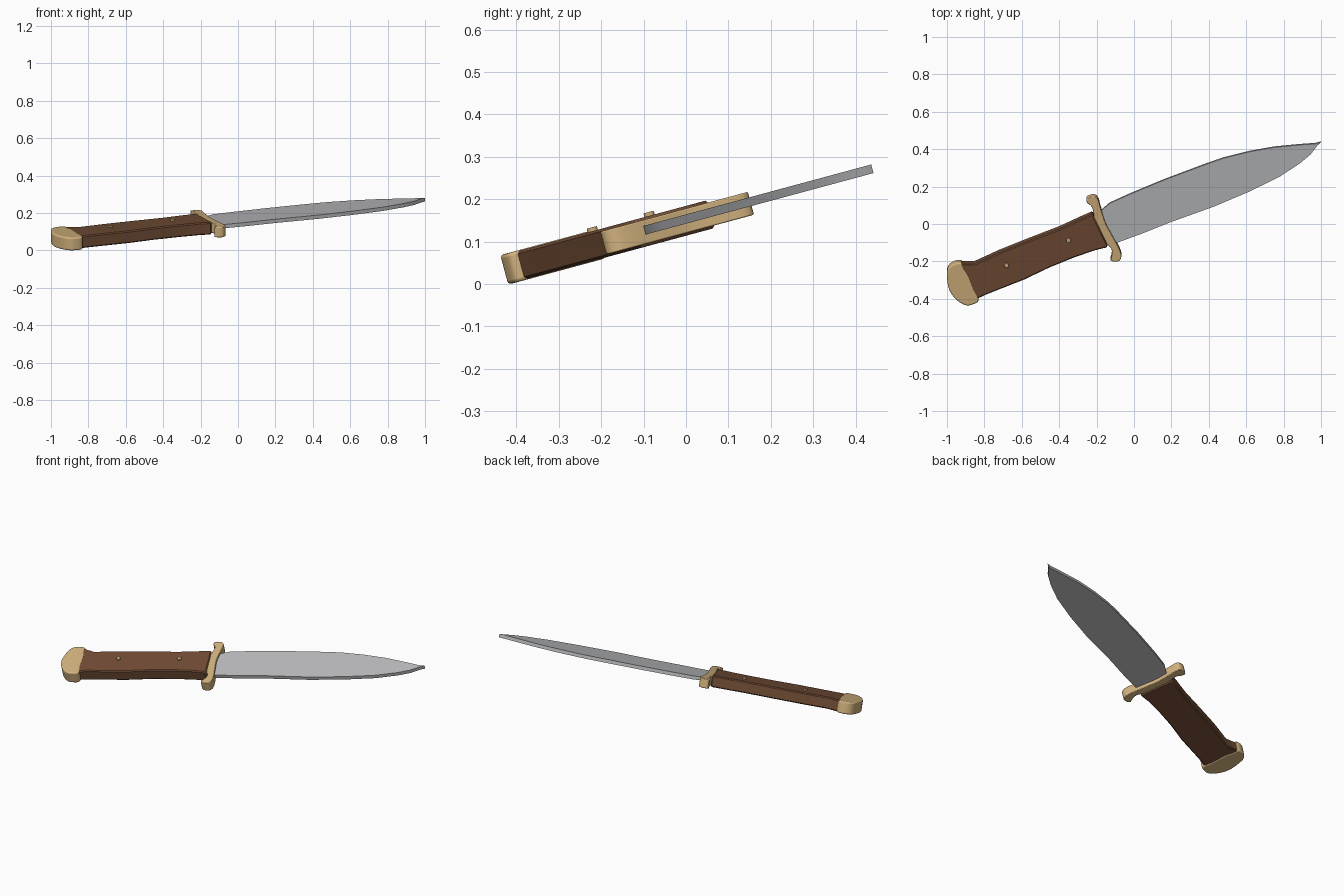
import bpy, bmesh, math
from mathutils import Matrix, Vector

if "Cube" in bpy.data.objects:
    bpy.data.objects.remove(bpy.data.objects["Cube"])

TILT = math.radians(15.1)
S, C = math.sin(TILT), math.cos(TILT)
PLACE = Matrix.Translation((0, 0, 0.149)) @ Matrix.Rotation(TILT, 4, 'X')


def material(name, rgb):
    m = bpy.data.materials.new(name)
    m.diffuse_color = (*rgb, 1)
    m.use_nodes = True
    m.node_tree.nodes["Principled BSDF"].inputs["Base Color"].default_value = m.diffuse_color
    return m


STEEL = material("steel", (0.50, 0.505, 0.52))
BRASS = material("brass", (0.65, 0.45, 0.21))
WOOD = material("wood", (0.17, 0.075, 0.037))


def rounded(pts, n=3):
    """Closed smooth curve through the points."""
    out = []
    k = len(pts)
    for i in range(k):
        a, b, c, d = (Vector(pts[(i + j) % k]) for j in (-1, 0, 1, 2))
        for s in range(n):
            t = s / n
            p = 0.5 * (2 * b + (c - a) * t + (2 * a - 5 * b + 4 * c - d) * t * t
                       + (3 * b - a - 3 * c + d) * t ** 3)
            out.append((p.x, p.y))
    return out


def finish(name, bm, mat, bevel, segments):
    bmesh.ops.recalc_face_normals(bm, faces=bm.faces[:])
    me = bpy.data.meshes.new(name)
    bm.to_mesh(me)
    bm.free()
    me.materials.append(mat)
    ob = bpy.data.objects.new(name, me)
    bpy.context.collection.objects.link(ob)
    ob.matrix_world = PLACE
    if bevel:
        mod = ob.modifiers.new("soft_edges", 'BEVEL')
        mod.width = bevel
        mod.segments = segments
        mod.limit_method = 'ANGLE'
        mod.angle_limit = math.radians(50)
    bpy.ops.object.select_all(action='DESELECT')
    ob.select_set(True)
    bpy.context.view_layer.objects.active = ob
    bpy.ops.object.shade_smooth_by_angle(angle=math.radians(35))
    return ob


def slab(name, outline, half, mat, lift=0.0, bevel=0.0, segments=2):
    """Clockwise plan outline, thickened along the tilted normal."""
    bm = bmesh.new()
    k = len(outline)
    verts = []
    for i, (x, y) in enumerate(outline):
        d = Vector(outline[(i + 1) % k]) - Vector(outline[i - 1])
        lean = half * S * d.x / max(d.length, 1e-6)
        verts.append(bm.verts.new((x, (y - lean + lift * S) / C, lift - half)))
    face = bm.faces.new(verts)
    ext = bmesh.ops.extrude_face_region(bm, geom=[face])
    top = [v for v in ext["geom"] if isinstance(v, bmesh.types.BMVert)]
    bmesh.ops.translate(bm, verts=top, vec=(0, 0, 2 * half))
    return finish(name, bm, mat, bevel, segments)


# Blade: long spine, clipped point, curved belly
slab("blade", [
    (-.18, .07), (-.13, .115), (-.025, .163), (.16, .24), (.40, .33),
    (.48, .357), (.615, .391), (.75, .415), (.885, .428), (.97, .434),
    (1.0, .441), (.98, .42), (.944, .372), (.885, .323), (.78, .254),
    (.618, .174), (.43, .094), (.19, .008), (.03, -.056), (-.09, -.10),
    (-.13, -.09)], 0.0105, STEEL, lift=0.004)

# Wooden grip
slab("grip", [
    (-.93, -.205), (-.853, -.197), (-.719, -.136), (-.559, -.072),
    (-.398, -.010), (-.29, .04), (-.222, .070), (-.19, 0), (-.14, -.105),
    (-.147, -.126), (-.211, -.142), (-.318, -.179), (-.452, -.233),
    (-.585, -.297), (-.72, -.35), (-.80, -.382), (-.832, -.398),
    (-.87, -.38)], 0.034, WOOD, bevel=0.006, segments=1)

# Curved cross guard with rounded ends
slab("guard", rounded([
    (-.25, .115), (-.254, .142), (-.233, .158), (-.206, .158), (-.19, .136),
    (-.18, .099), (-.168, .061), (-.152, .013), (-.126, -.035), (-.10, -.083),
    (-.078, -.126), (-.067, -.163), (-.078, -.195), (-.104, -.202),
    (-.126, -.19), (-.12, -.163), (-.12, -.131), (-.142, -.11),
    (-.163, -.072), (-.19, -.024), (-.211, .024), (-.217, .067),
    (-.226, .094)]), 0.028, BRASS, bevel=0.003, segments=2)

# Rounded pommel cap
slab("pommel", rounded([
    (-.912, -.222), (-.89, -.254), (-.87, -.302), (-.855, -.34),
    (-.835, -.377), (-.835, -.414), (-.864, -.432), (-.90, -.436),
    (-.95, -.404), (-.987, -.35), (-1.0, -.28), (-.997, -.233),
    (-.97, -.20), (-.928, -.19)]), 0.036, BRASS, bevel=0.008, segments=3)

# Two rivets standing slightly above the grip
for i, (x, y) in enumerate([(-.682, -.222), (-.35, -.088)], 1):
    bm = bmesh.new()
    at = Matrix.Translation((x, (y + 0.042 * S) / C, 0.034))
    bmesh.ops.create_cone(bm, cap_ends=True, segments=16, radius1=0.0125,
                          radius2=0.0125, depth=0.018, matrix=at)
    finish(f"rivet_{i}", bm, BRASS, 0.002, 2)
